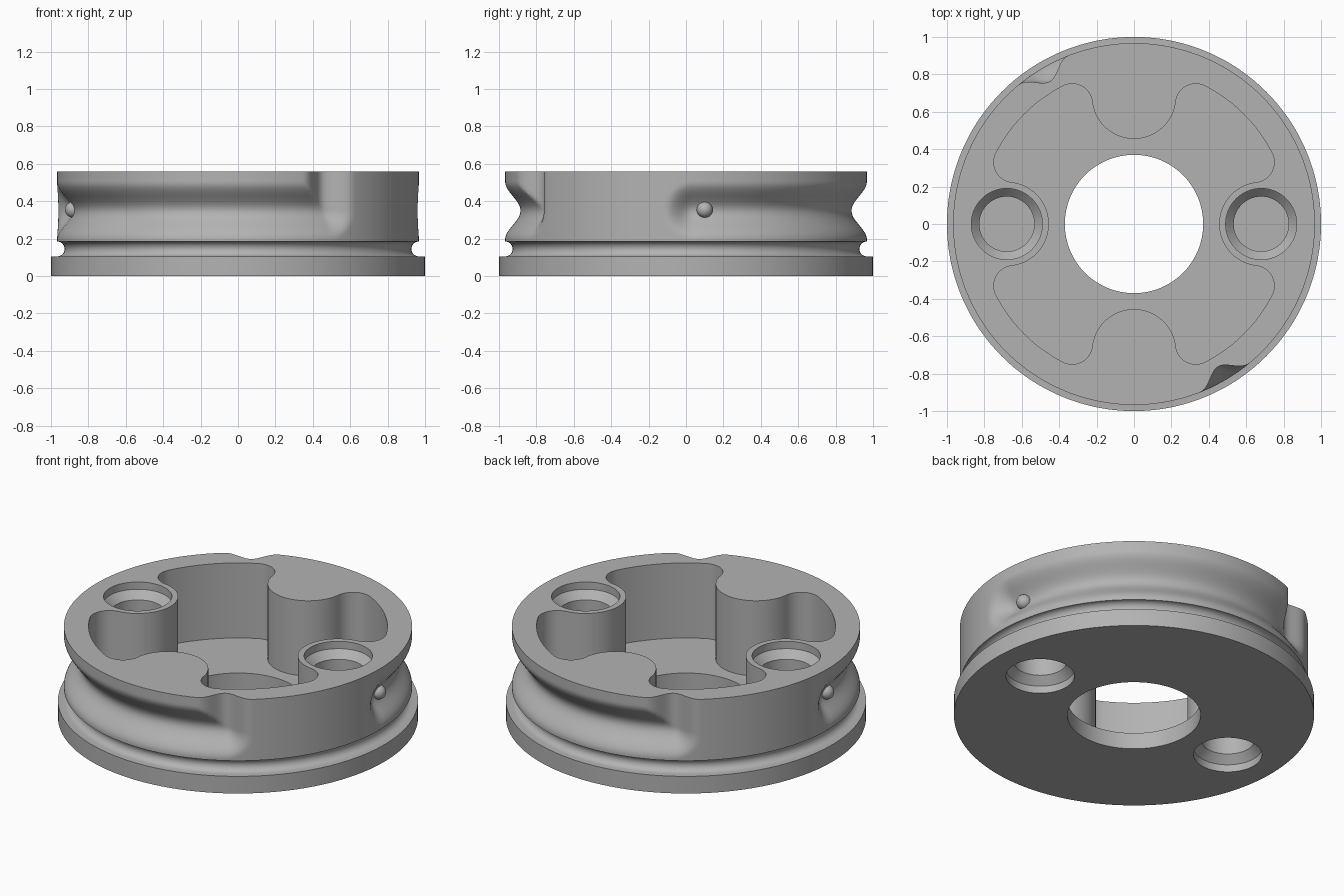
import bpy, bmesh
from math import sin, cos, pi, radians, hypot, atan2, acos

cube = bpy.data.objects.get("Cube")
if cube:
    bpy.data.objects.remove(cube)

grey = bpy.data.materials.new("plain grey")
grey.use_nodes = True
colour = (0.45, 0.45, 0.45, 1)
grey.diffuse_color = colour
grey.node_tree.nodes["Principled BSDF"].inputs["Base Color"].default_value = colour


def loft(name, rings):
    """Closed solid through equal-length rings, listed bottom to top."""
    bm = bmesh.new()
    loops = [[bm.verts.new(p) for p in ring] for ring in rings]
    n = len(loops[0])
    for low, high in zip(loops, loops[1:]):
        for i in range(n):
            j = (i + 1) % n
            bm.faces.new((low[i], low[j], high[j], high[i]))
    bm.faces.new(loops[0][::-1])
    bm.faces.new(loops[-1])
    mesh = bpy.data.meshes.new(name)
    bm.to_mesh(mesh)
    bm.free()
    mesh.materials.append(grey)
    ob = bpy.data.objects.new(name, mesh)
    bpy.context.collection.objects.link(ob)
    return ob


def circle(r, z, n=96, x=0):
    return [(x + r * cos(2 * pi * i / n), r * sin(2 * pi * i / n), z) for i in range(n)]


def arc(cx, cy, r, a, b, n):
    return [(cx + r * cos(a + (b - a) * i / n), cy + r * sin(a + (b - a) * i / n))
            for i in range(n)]


# Body: flange, round neck groove, then a wall with two L-shaped bayonet tracks
TOP, WALL, LEDGE = 0.56, 0.967, 0.185
TRACK_Z, TRACK_W, TRACK_DEPTH = 0.35, 0.155, 0.082
START, ENTRY = 0.04, radians(120.5)
SIDES, ROWS = 360, 38


def track_depth(theta, z):
    theta = (theta + 0.5) % pi - 0.5           # the two tracks are half a turn apart
    along = max(START - theta, 0, theta - ENTRY) * WALL
    run = hypot(along, z - TRACK_Z)
    slot = hypot((theta - ENTRY) * WALL, min(z - TRACK_Z, 0))
    d = min(run, slot) / TRACK_W
    return TRACK_DEPTH * 0.5 * (1 + cos(pi * d)) if d < 1 else 0


def wall_ring(z):
    ring = []
    for i in range(SIDES):
        t = 2 * pi * i / SIDES
        r = WALL - track_depth(t, z)
        ring.append((r * cos(t), r * sin(t), z))
    return ring


rings = [circle(1, 0, SIDES), circle(1, 0.105, SIDES)]
for i in range(12):
    a = -pi / 2 - pi * i / 12
    rings.append(circle(WALL + 0.04 * cos(a), 0.145 + 0.04 * sin(a), SIDES))
rings += [wall_ring(LEDGE + (TOP - LEDGE) * i / ROWS) for i in range(ROWS + 1)]
body = loft("bayonet_body", rings)

# Pocket outline: four round bosses, filleted lobes and outer arcs
BOSS_X, BOSS_R, FILLET, OUTER = 0.68, 0.225, 0.108, 0.83
reach, span = OUTER - FILLET, BOSS_R + FILLET
a = acos((BOSS_X ** 2 + reach ** 2 - span ** 2) / (2 * BOSS_X * reach))
fx, fy = reach * cos(a), reach * sin(a)
b = atan2(fy, fx - BOSS_X)
quarter = arc(BOSS_X, 0, BOSS_R, 2 * pi - b, b, 28)
quarter += arc(fx, fy, FILLET, b - pi, a, 16)
quarter += arc(0, 0, OUTER, a, pi / 2 - a, 14)
quarter += arc(fy, fx, FILLET, pi / 2 - a, pi / 2 - (b - pi), 16)
outline = []
for k in range(4):
    c, s = cos(k * pi / 2), sin(k * pi / 2)
    outline += [(x * c - y * s, x * s + y * c) for x, y in quarter]

cutters = [
    loft("pocket_cutter", [[(x, y, z) for x, y in outline] for z in (0.1, 0.7)]),
    loft("bore_cutter", [circle(0.37, -0.1), circle(0.37, 0.3)]),
]
# Countersunk blind holes from above and below
hole = [(0.19, -0.1), (0.19, 0.045), (0.147, 0.09), (0.147, 0.265)]
for x in (-BOSS_X, BOSS_X):
    cutters.append(loft("lower_hole_cutter", [circle(r, z, 64, x) for r, z in hole]))
    cutters.append(loft("upper_hole_cutter",
                        [circle(r, TOP - z, 64, x) for r, z in reversed(hole)]))

bpy.context.view_layer.objects.active = body
for cutter in cutters:
    cutter.hide_render = True
    mod = body.modifiers.new("cut", 'BOOLEAN')
    mod.operation = 'DIFFERENCE'
    mod.solver = 'EXACT'
    mod.object = cutter
    bpy.ops.object.modifier_apply(modifier=mod.name)
    bpy.data.objects.remove(cutter)

# Detent balls near the closed end of each track
parts = [body]
for name, side in (("left_detent_ball", 1), ("right_detent_ball", -1)):
    bpy.ops.mesh.primitive_uv_sphere_add(segments=32, ring_count=16, radius=0.043,
                                         location=(side * 0.882, side * 0.1, 0.355))
    ball = bpy.context.object
    ball.name = name
    ball.data.materials.append(grey)
    parts.append(ball)

bpy.ops.object.select_all(action='DESELECT')
for ob in parts:
    ob.select_set(True)
bpy.context.view_layer.objects.active = body
bpy.ops.object.shade_smooth_by_angle(angle=radians(30))
